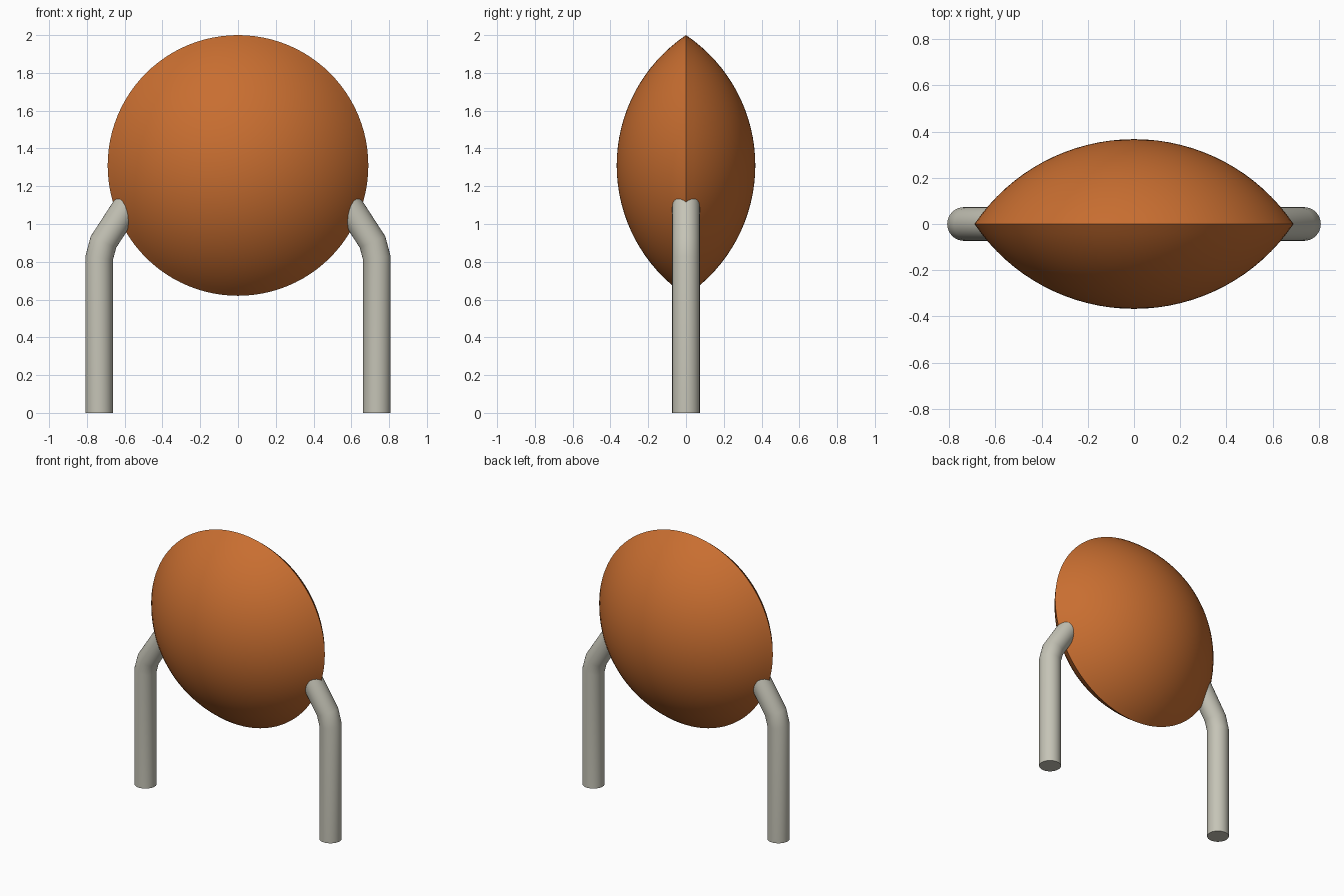
import bpy, bmesh, math
from mathutils import Matrix, Vector

if "Cube" in bpy.data.objects:
    bpy.data.objects.remove(bpy.data.objects["Cube"])


def material(name, rgb):
    m = bpy.data.materials.new(name)
    m.use_nodes = True
    m.diffuse_color = (*rgb, 1)
    m.node_tree.nodes["Principled BSDF"].inputs["Base Color"].default_value = (*rgb, 1)
    return m


def finish(ob, mat):
    ob.data.materials.append(mat)
    bpy.ops.object.select_all(action='DESELECT')
    ob.select_set(True)
    bpy.context.view_layer.objects.active = ob
    bpy.ops.object.shade_smooth_by_angle(angle=math.radians(40))


orange = material("orange", (0.58, 0.156, 0.03))
grey = material("warm grey", (0.56, 0.55, 0.47))

# Lens-shaped body: a circular arc revolved about the front-back axis
RIM, DEPTH, CENTRE = 0.69, 0.367, 1.31
R = (RIM ** 2 + DEPTH ** 2) / (2 * DEPTH)
half = math.asin(RIM / R)
N = 16
arc = [(R * math.sin(half * i / N), R * math.cos(half * i / N) - (R - DEPTH))
       for i in range(N + 1)]
profile = [(r, -y) for r, y in arc] + [(r, y) for r, y in reversed(arc[:-1])]

bm = bmesh.new()
verts = [bm.verts.new((r, y, 0)) for r, y in profile]
edges = [bm.edges.new(pair) for pair in zip(verts, verts[1:])]
bmesh.ops.spin(bm, geom=verts + edges, cent=(0, 0, 0), axis=(0, 1, 0),
               angle=2 * math.pi, steps=96)
bmesh.ops.remove_doubles(bm, verts=bm.verts, dist=1e-4)
bmesh.ops.recalc_face_normals(bm, faces=bm.faces)
bmesh.ops.translate(bm, verts=bm.verts, vec=(0, 0, CENTRE))
mesh = bpy.data.meshes.new("lens_body")
bm.to_mesh(mesh)
bm.free()
body = bpy.data.objects.new("lens_body", mesh)
bpy.context.collection.objects.link(body)
finish(body, orange)

# Bent tube legs: rings swept along a path, tilted to mitre each bend
PATH = [(0.735, 0), (0.735, 0.82), (0.712, 0.905), (0.55, 1.155)]
TUBE, SIDES = 0.073, 32


def leg(name, side):
    pts = [Vector((side * x, 0, z)) for x, z in PATH]
    bm = bmesh.new()
    rings = []
    for i, p in enumerate(pts):
        d_in = (p - pts[i - 1]).normalized() if i else Vector((0, 0, 1))
        d_out = (pts[i + 1] - p).normalized() if i < len(pts) - 1 else d_in
        t = (d_in + d_out).normalized()
        across = Vector((t.z, 0, -t.x)) / t.dot(d_in)
        rings.append([bm.verts.new(p + TUBE * (across * math.cos(a) + Vector((0, math.sin(a), 0))))
                      for a in (2 * math.pi * k / SIDES for k in range(SIDES))])
    for a, b in zip(rings, rings[1:]):
        for k in range(SIDES):
            n = (k + 1) % SIDES
            bm.faces.new((a[k], a[n], b[n], b[k]))
    bm.faces.new(rings[0])
    bm.faces.new(rings[-1])
    bmesh.ops.recalc_face_normals(bm, faces=bm.faces)
    mesh = bpy.data.meshes.new(name)
    bm.to_mesh(mesh)
    bm.free()
    ob = bpy.data.objects.new(name, mesh)
    bpy.context.collection.objects.link(ob)
    finish(ob, grey)


leg("left_leg", 1)
leg("right_leg", -1)
